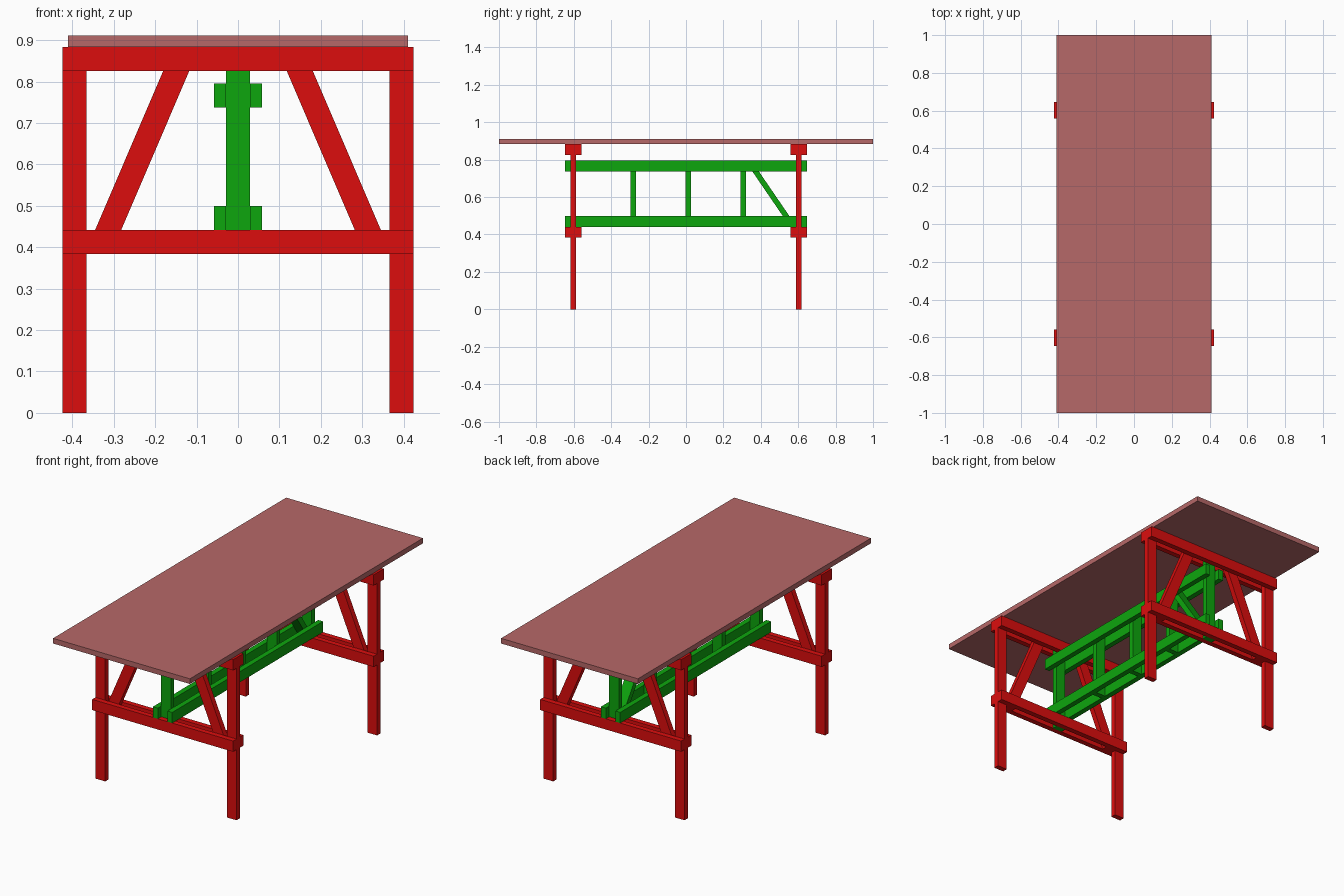
import bpy
import bmesh

if "Cube" in bpy.data.objects:
    bpy.data.objects.remove(bpy.data.objects["Cube"])

T = 0.029           # board thickness
W = 0.058           # board width
TOP = 0.883         # underside of the table top
LOW = 0.383         # underside of the lower rails
FRAME_Y = 0.603     # centre plane of each trestle


def material(name, rgb):
    m = bpy.data.materials.new(name)
    m.diffuse_color = (*rgb, 1.0)
    m.use_nodes = True
    m.node_tree.nodes["Principled BSDF"].inputs["Base Color"].default_value = m.diffuse_color
    return m


RED = material("red_wood", (0.72, 0.004, 0.004))
GREEN = material("green_wood", (0.004, 0.38, 0.004))
ROSE = material("rose_top", (0.47, 0.14, 0.14))


def prism(name, profile, axis, lo, hi, mat):
    """Extrude a 2D profile (u, z) along x or y between lo and hi."""
    bm = bmesh.new()

    def point(u, z, d):
        return (d, u, z) if axis == "x" else (u, d, z)

    a = [bm.verts.new(point(u, z, lo)) for u, z in profile]
    b = [bm.verts.new(point(u, z, hi)) for u, z in profile]
    bm.faces.new(a)
    bm.faces.new(b)
    n = len(a)
    for i in range(n):
        j = (i + 1) % n
        bm.faces.new((a[i], a[j], b[j], b[i]))
    bmesh.ops.recalc_face_normals(bm, faces=bm.faces)
    mesh = bpy.data.meshes.new(name)
    bm.to_mesh(mesh)
    bm.free()
    mesh.materials.append(mat)
    obj = bpy.data.objects.new(name, mesh)
    bpy.context.collection.objects.link(obj)
    return obj


def board(name, x, y, z, mat):
    """Box from (min, max) ranges."""
    profile = [(x[0], z[0]), (x[1], z[0]), (x[1], z[1]), (x[0], z[1])]
    return prism(name, profile, "y", y[0], y[1], mat)


def around(c, size):
    return (c - size / 2, c + size / 2)


# Table top
board("table_top", (-0.411, 0.411), (-1, 1), (TOP, 0.911), ROSE)

# Trestles: legs, braces and post sandwiched between paired rails
for end, s in (("front", -1), ("back", 1)):
    yc = s * FRAME_Y
    core = around(yc, T)
    for side, m in (("left", -1), ("right", 1)):
        board(f"{end}_{side}_leg", around(m * 0.3945, W), core, (0, TOP), RED)
        # slanted brace, cut level and running inside both rail pairs
        brace = [(m * 0.370, LOW), (m * 0.307, LOW),
                 (m * 0.093, TOP), (m * 0.156, TOP)]
        prism(f"{end}_{side}_brace", brace, "y", *core, RED)
    for level, z in (("lower", LOW), ("upper", TOP - W)):
        for face, k in (("outer", 1), ("inner", -1)):
            board(f"{end}_{level}_{face}_rail", (-0.4235, 0.4235),
                  around(yc + k * s * T, T), (z, z + W), RED)
    board(f"{end}_centre_post", around(0, W), core, (LOW, TOP), GREEN)

# Long stretcher beams, paired either side of the posts
BEAM_LOW, BEAM_TOP = LOW + W, 0.795
for level, z in (("lower", BEAM_LOW), ("upper", BEAM_TOP - W)):
    for side, m in (("left", -1), ("right", 1)):
        board(f"{level}_{side}_stretcher", around(m * (W + T) / 2, T),
              (-0.647, 0.647), (z, z + W), GREEN)

# Spacer posts between the stretchers
for i, y in enumerate((-0.282, 0.012, 0.306)):
    board(f"spacer_post_{i + 1}", around(0, W), around(y, T),
          (BEAM_LOW, BEAM_TOP), GREEN)

# Single diagonal brace at the back end
diagonal = [(0.557, BEAM_LOW), (0.592, BEAM_LOW),
            (0.350, BEAM_TOP), (0.315, BEAM_TOP)]
prism("stretcher_diagonal", diagonal, "x", -W / 2, W / 2, GREEN)
